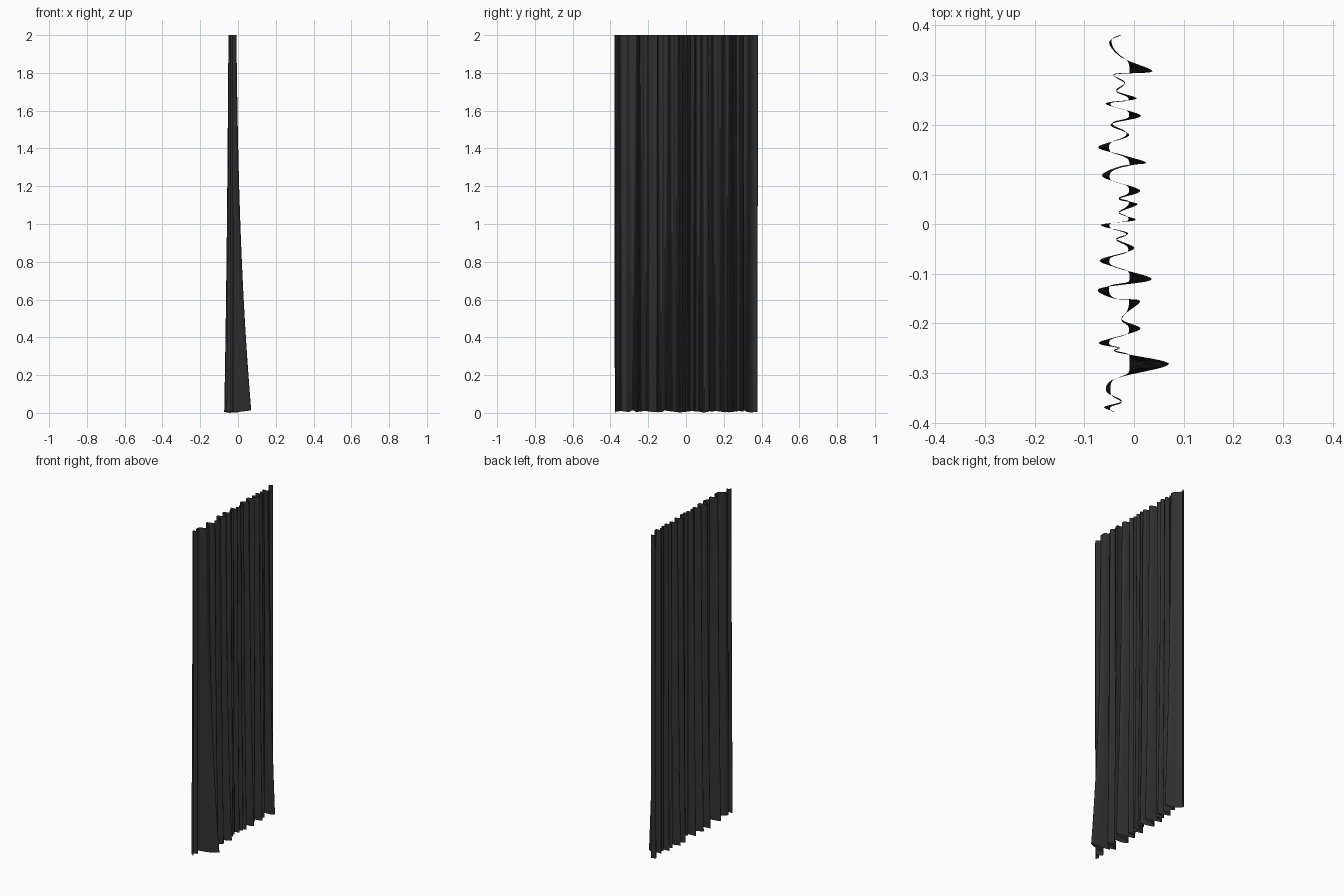
import bpy, bmesh, math
from mathutils import Vector

if "Cube" in bpy.data.objects:
    bpy.data.objects.remove(bpy.data.objects["Cube"])

# Fold crests and valleys along the hem, seen from above (x, y)
HEM = [(-.04, -.377), (-.06, -.368), (-.025, -.356), (-.055, -.338), (-.05, -.318),
       (-.02, -.306), (.07, -.281), (-.035, -.258), (-.03, -.25), (-.07, -.238),
       (.012, -.212), (-.025, -.19), (.012, -.155), (-.04, -.15), (-.07, -.13),
       (.035, -.112), (-.035, -.088), (-.068, -.072), (0, -.05), (-.035, -.03),
       (-.012, -.018), (-.067, -.002), (.003, .008), (-.03, .022), (.007, .04),
       (-.03, .05), (.012, .068), (-.063, .095), (-.028, .116), (.024, .123),
       (-.02, .138), (-.072, .155), (-.01, .178), (-.047, .2), (.014, .218),
       (-.057, .242), (.005, .252), (-.035, .268), (-.018, .285), (-.04, .302),
       (.037, .307), (-.025, .335), (-.05, .365), (-.027, .379)]
STEPS, ROWS = 10, 40
MID = -.03


def spline(pts, steps):
    """Smooth path through the fold points."""
    p = [Vector(q) for q in pts]
    p = [p[0]] + p + [p[-1]]
    out = []
    for a, b, c, d in zip(p, p[1:], p[2:], p[3:]):
        for i in range(steps):
            t = i / steps
            out.append(.5 * (2 * b + (c - a) * t + (2 * a - 5 * b + 4 * c - d) * t * t
                             + (3 * b - a - 3 * c + d) * t ** 3))
    return out + [p[-1]]


# Curtain sheet: tight pleats at the top, opening and flaring towards the hem
path = spline(HEM, STEPS)
bm = bmesh.new()
rows = []
for r in range(ROWS + 1):
    h = r / ROWS
    row = []
    for p in path:
        dev = p.x - MID
        tight = .021 * math.tanh(dev / .022)
        mid = .04 * math.tanh(dev / .04)
        w = 1 - h
        x = MID + tight + (mid - tight) * w ** .8 + (dev - mid) * w ** 2.5
        y = p.y + .003 * math.sin(p.y * 40) * h
        foot = .003 + .006 * (.5 + .5 * math.sin(p.y * 50)) + max(0, p.x) * .15
        if r == 0 and p.y < -.374:
            foot = 0
        row.append(bm.verts.new((x, y, foot + (2 - foot) * h)))
    rows.append(row)
for a, b in zip(rows, rows[1:]):
    for i in range(len(path) - 1):
        bm.faces.new((a[i], a[i + 1], b[i + 1], b[i]))
mesh = bpy.data.meshes.new("curtain")
bm.to_mesh(mesh)
bm.free()
curtain = bpy.data.objects.new("curtain", mesh)
bpy.context.collection.objects.link(curtain)
for f in mesh.polygons:
    f.use_smooth = True

# Dark cloth
cloth = bpy.data.materials.new("dark_cloth")
cloth.diffuse_color = (.03, .03, .03, 1)
cloth.use_nodes = True
cloth.node_tree.nodes["Principled BSDF"].inputs["Base Color"].default_value = cloth.diffuse_color
mesh.materials.append(cloth)
